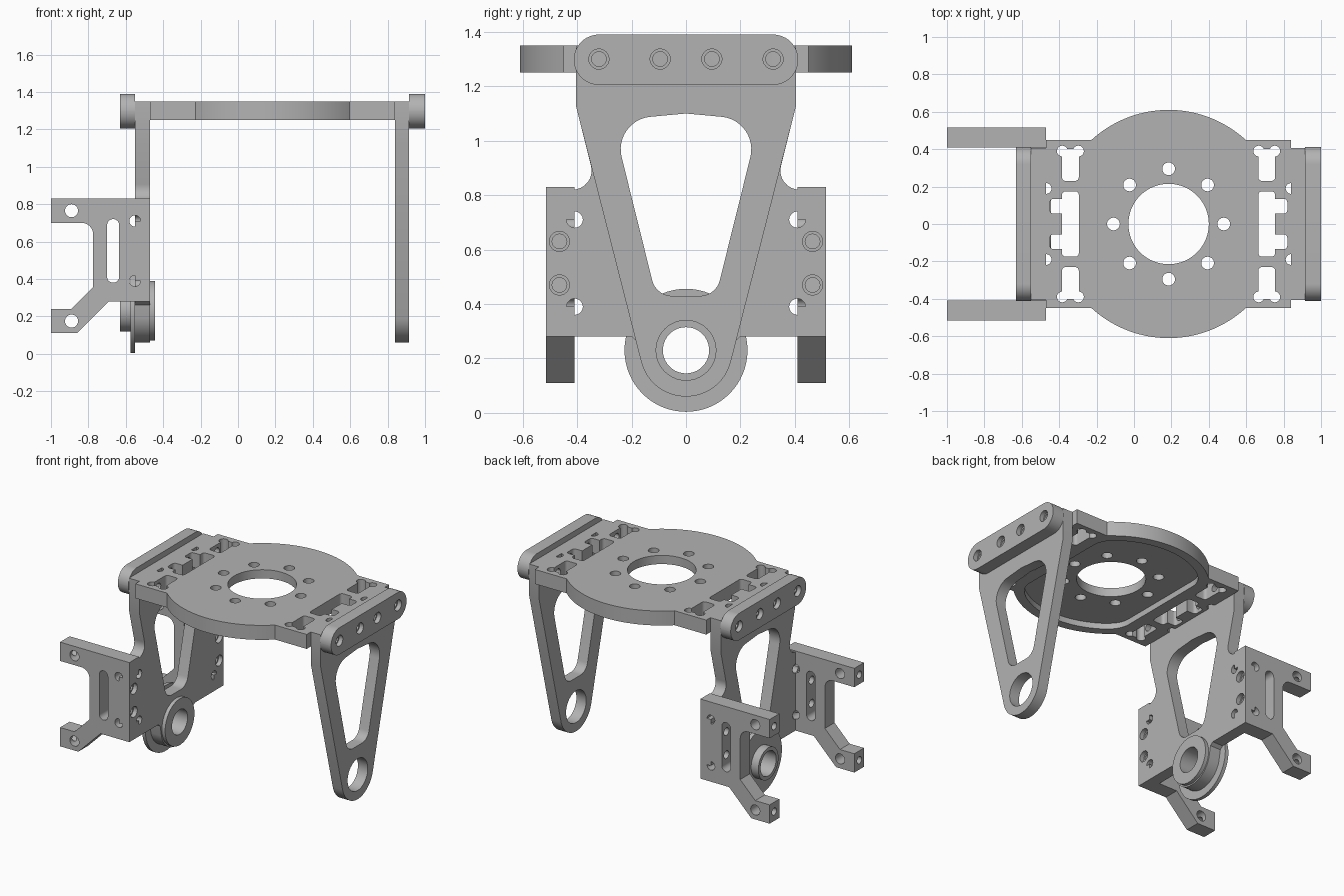
import bpy, bmesh
from math import sin, cos, radians, tan
from mathutils import Vector

if "Cube" in bpy.data.objects:
    bpy.data.objects.remove(bpy.data.objects["Cube"])

grey = bpy.data.materials.new("machined_grey")
grey.use_nodes = True
grey.diffuse_color = (0.45, 0.45, 0.45, 1)
grey.node_tree.nodes["Principled BSDF"].inputs["Base Color"].default_value = grey.diffuse_color


def arc(cx, cy, r, a0, a1, n=24):
    angles = [radians(a0 + (a1 - a0) * i / n) for i in range(n + 1)]
    return [(cx + r * cos(a), cy + r * sin(a)) for a in angles]


def circle(cx, cy, r, n=40):
    return arc(cx, cy, r, 0, 360, n)[:-1]


def rect(x0, x1, y0, y1):
    return [(x0, y0), (x1, y0), (x1, y1), (x0, y1)]


def rounded(points, steps=8):
    """Fillet every point given as (x, y, radius)."""
    out = []
    for i, p in enumerate(points):
        c = Vector(p[:2])
        if len(p) < 3:
            out.append(tuple(c))
            continue
        u = (Vector(points[i - 1][:2]) - c).normalized()
        v = (Vector(points[(i + 1) % len(points)][:2]) - c).normalized()
        half = u.angle(v) / 2
        centre = c + (u + v).normalized() * p[2] / sin(half)
        a = c + u * p[2] / tan(half) - centre
        b = c + v * p[2] / tan(half) - centre
        turn = a.angle(b)
        for k in range(steps + 1):
            t = k / steps
            q = (a * sin((1 - t) * turn) + b * sin(t * turn)) / sin(turn)
            out.append(tuple(centre + q))
    return out


def stadium(x0, x1, y0, y1):
    r = min(x1 - x0, y1 - y0) / 2 * 0.995
    return rounded([(x, y, r) for x, y in rect(x0, x1, y0, y1)], 12)


def mirrored(half):
    """Close a right-hand half outline with its mirror image."""
    return half + [(-p[0], *p[1:]) for p in reversed(half) if abs(p[0]) > 1e-5]


def prism(name, loop, axis, lo, hi):
    place = {"X": lambda a, b, d: (d, a, b),
             "Y": lambda a, b, d: (a, d, b),
             "Z": lambda a, b, d: (a, b, d)}[axis]
    bm = bmesh.new()
    low = [bm.verts.new(place(a, b, lo)) for a, b in loop]
    high = [bm.verts.new(place(a, b, hi)) for a, b in loop]
    bm.faces.new(low)
    bm.faces.new(high)
    for i in range(len(low)):
        j = (i + 1) % len(low)
        bm.faces.new((low[i], low[j], high[j], high[i]))
    bmesh.ops.recalc_face_normals(bm, faces=bm.faces)
    mesh = bpy.data.meshes.new(name)
    bm.to_mesh(mesh)
    bm.free()
    mesh.materials.append(grey)
    obj = bpy.data.objects.new(name, mesh)
    bpy.context.collection.objects.link(obj)
    return obj


def activate(obj):
    bpy.ops.object.select_all(action="DESELECT")
    obj.select_set(True)
    bpy.context.view_layer.objects.active = obj


def part(name, loop, axis, lo, hi, cuts=()):
    """Extrude an outline, then subtract each (loop, axis, lo, hi) cut."""
    obj = prism(name, loop, axis, lo, hi)
    activate(obj)
    for cut in cuts:
        tool = prism("cutter", *cut)
        tool.hide_render = True
        mod = obj.modifiers.new("cut", "BOOLEAN")
        mod.operation = "DIFFERENCE"
        mod.solver = "EXACT"
        mod.object = tool
        bpy.ops.object.modifier_apply(modifier=mod.name)
        bpy.data.objects.remove(tool)
    activate(obj)
    bpy.ops.object.shade_smooth_by_angle(angle=radians(30))
    return obj


MID = 0.185           # x centre of the top plate
HUB = 0.23            # z of the pivot axis
SCREW_Y = (-0.32, -0.095, 0.095, 0.32)
SCREW_Z = 1.30
BOLT, HEAD = 0.027, 0.037

# Top plate: disc merged with a rectangle
outline = ([(MID + 0.655, 0.45)] + arc(MID, 0, 0.61, 47.5, 132.5, 40)
           + [(MID - 0.655, 0.45), (MID - 0.655, -0.45)]
           + arc(MID, 0, 0.61, 227.5, 312.5, 40) + [(MID + 0.655, -0.45)])
cuts = [(circle(MID, 0, 0.215, 64), "Z", 1, 2)]
cuts += [(circle(x, y, 0.034, 24), "Z", 1, 2) for x, y in circle(MID, 0, 0.295, 8)]
# Shallow pocket under the disc
pocket = ([(0.40, -0.375, 0.15), (0.40, 0.375, 0.15)] + arc(0, 0, 0.55, 55, 125)
          + [(-0.40, 0.375, 0.15), (-0.40, -0.375, 0.15)] + arc(0, 0, 0.55, 235, 305))
cuts.append(([(x + MID, y) for x, y in rounded(pocket)], "Z", 1.2, 1.29))
for s in (1, -1):
    def slot(x0, x1, y0, y1, r=0.02):
        xs = sorted((MID + s * x0, MID + s * x1))
        return rounded([(x, y, r) for x, y in rect(*xs, y0, y1)], 4), "Z", 1, 2
    cuts.append(slot(0.48, 0.57, -0.175, 0.175))
    for t in (1, -1):
        # Nut slots with relieved corners, and edge reliefs
        cuts.append(slot(0.48, 0.57, *sorted((t * 0.23, t * 0.40))))
        cuts.append(slot(0.55, 0.635, *sorted((t * 0.055, t * 0.135))))
        for x, y in ((0.482, 0.39), (0.568, 0.39), (0.655, 0.19)):
            cuts.append((circle(MID + s * x, t * y, 0.029, 20), "Z", 1, 2))
    xs = sorted((MID + s * 0.53, MID + s * 0.7))
    cuts += [(circle(y, SCREW_Z, BOLT, 20), "X", *xs) for y in SCREW_Y]
part("top_plate", outline, "Z", 1.25, 1.35, cuts)

# Arms: shared window and screw holes
window = rounded(mirrored([(0, 1.10), (0.27, 1.075, 0.12), (0.11, 0.43, 0.075)]), 12)
arm_cuts = [(window, "X", -2, 2)]
arm_cuts += [(circle(y, SCREW_Z, BOLT, 20), "X", -2, 2) for y in SCREW_Y]
foot = arc(0, HUB, 0.17, -14, -90, 20)
left_outline = mirrored([(0.405, 1.35), (0.405, 1.13)] + foot)
part("left_arm", left_outline, "X", 0.84, 0.915,
     arm_cuts + [(circle(0, HUB, 0.11), "X", -2, 2)])

# Right arm widens into a mounting plate with side tabs
side = rounded([(0, 1.35), (0.405, 1.35), (0.405, 1.13), (0.327, 0.82, 0.07), (0.41, 0.82),
                (0.41, 0.71), (0.515, 0.71), (0.515, 0.39), (0.41, 0.39),
                (0.41, 0.28), (0.20, 0.28), (0.178, 0.262), (0, 0.24)])[1:-1]
hub_hole = (circle(0, HUB, 0.085), "X", -2, 2)
right_cuts = arm_cuts + [hub_hole]
for s in (1, -1):
    for z in (0.71, 0.39):
        right_cuts.append((circle(s * 0.409, z, 0.03, 20), "X", -2, 2))
    for z in (0.63, 0.47):
        right_cuts.append((circle(s * 0.465, z, HEAD, 24), "X", -0.50, 0))
        right_cuts.append((circle(s * 0.465, z, BOLT, 20), "X", -0.6, 0))
part("right_arm", mirrored(side + foot), "X", -0.55, -0.47, right_cuts)

# Clamp bars across the arm tops
for name, x0, x1, head in (("left_clamp_bar", 0.915, 1.0, (0.97, 2)),
                           ("right_clamp_bar", -0.63, -0.55, (-2, -0.60))):
    holes = [(circle(y, SCREW_Z, HEAD, 24), "X", *head) for y in SCREW_Y]
    holes += [(circle(y, SCREW_Z, BOLT, 20), "X", -2, 2) for y in SCREW_Y]
    part(name, stadium(-0.412, 0.412, 1.205, 1.39), "X", x0, x1, holes)

# Bearing at the foot of the right arm
for name, r, x0, x1 in (("bearing_tube", 0.11, -0.63, -0.575),
                        ("bearing_flange", 0.226, -0.575, -0.55),
                        ("bearing_collar", 0.16, -0.47, -0.445)):
    part(name, circle(0, HUB, r, 64), "X", x0, x1, [hub_hole])

# Forked side brackets
fork = rounded([(-1, 0.83), (-0.47, 0.83), (-0.47, 0.71), (-0.55, 0.71), (-0.55, 0.39),
                (-0.47, 0.39), (-0.47, 0.28), (-0.69, 0.28), (-0.86, 0.11), (-1, 0.11),
                (-1, 0.24), (-0.89, 0.24), (-0.775, 0.355), (-0.775, 0.70, 0.06), (-1, 0.70)])
for name, s in (("back_bracket", 1), ("front_bracket", -1)):
    y = s * 0.465
    cuts = [(stadium(-0.70, -0.635, 0.38, 0.72), "Y", -2, 2)]
    cuts += [(circle(-0.551, z, 0.03, 20), "Y", -2, 2) for z in (0.71, 0.39)]
    cuts += [(circle(y, z, BOLT, 20), "X", -0.66, -0.5) for z in (0.63, 0.47)]
    for z in (0.765, 0.175):
        cuts.append((circle(-0.89, z, 0.035, 24), "Y", -2, 2))
        cuts.append((circle(y, z, 0.025, 20), "X", -1.1, -0.89))
    part(name, fork, "Y", *sorted((s * 0.41, s * 0.515)), cuts)
